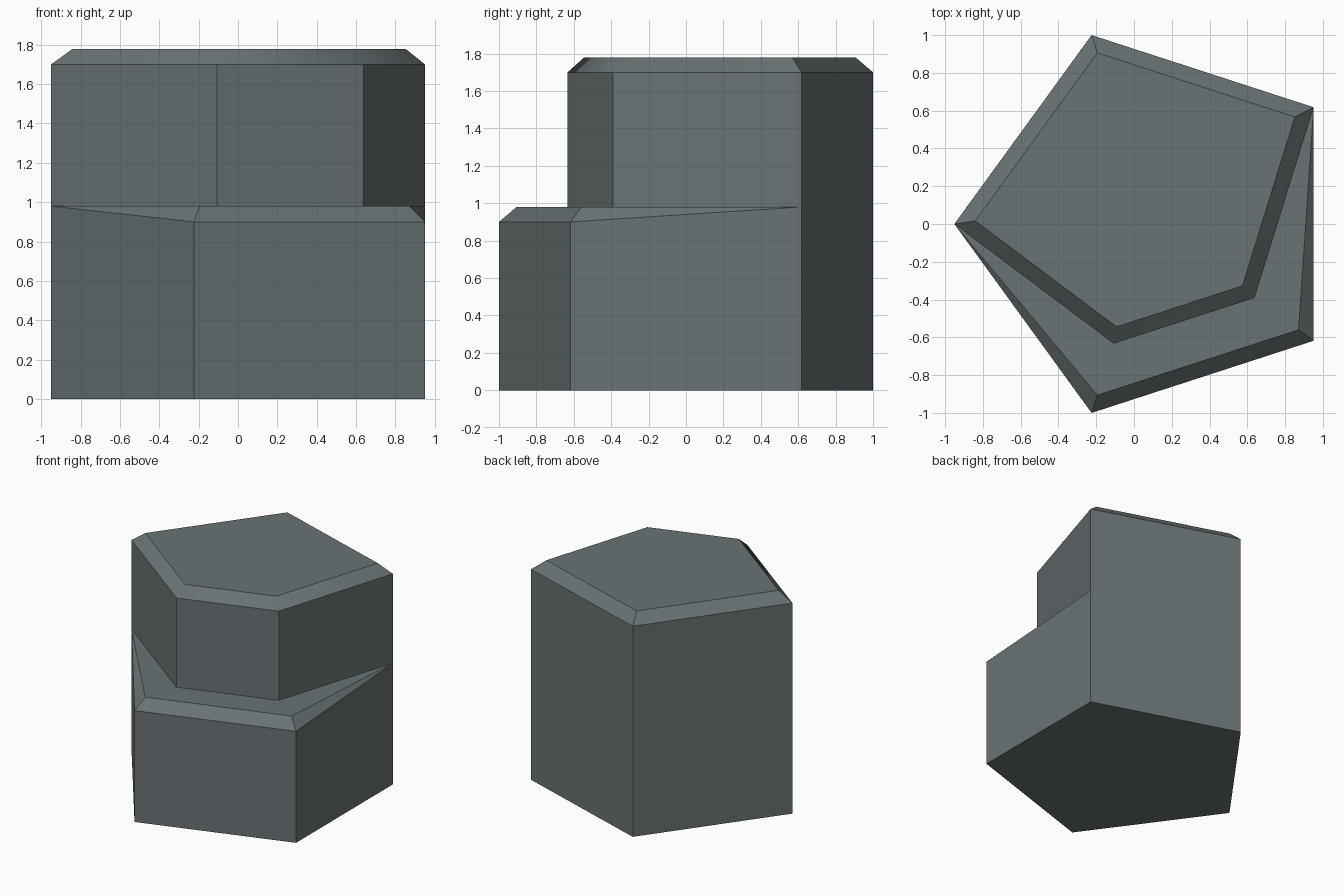
import bpy, bmesh, math
from mathutils import Vector

if "Cube" in bpy.data.objects:
    bpy.data.objects.remove(bpy.data.objects["Cube"])

STEP_EDGE, STEP_TOP, BLOCK_EDGE, BLOCK_TOP, BEVEL = 0.9, 0.98, 1.7, 1.78, 0.08

# Regular pentagon outline, counter-clockwise from the left corner
R = 1.0515
left, low, right_low, right, back = [
    (0.1004 + R * math.cos(math.radians(180 + 72 * i)),
     R * math.sin(math.radians(180 + 72 * i))) for i in range(5)]
# Recessed front corners of the upper block
front_a, front_b = (-0.107, -0.633), (0.638, -0.391)


def inset(points, d):
    """Move every edge of a counter-clockwise outline inwards by d."""
    result = []
    for i, p in enumerate(points):
        p, a, b = Vector(p), Vector(points[i - 1]), Vector(points[(i + 1) % len(points)])
        u, v = (p - a).normalized(), (b - p).normalized()
        n1, n2 = Vector((-u.y, u.x)), Vector((-v.y, v.x))
        result.append(tuple(p + (n1 + n2) * d / (1 + n1.dot(n2))))
    return result


bm = bmesh.new()
cache = {}


def vert(p, z):
    key = (round(p[0], 4), round(p[1], 4), z)
    if key not in cache:
        cache[key] = bm.verts.new(key)
    return cache[key]


def face(*corners):
    bm.faces.new([vert(p, z) for p, z in corners])


base = [left, low, right_low, right, back]
block = [left, front_a, front_b, right, back]
rim = inset(base, BEVEL)

# Underside and lower front walls
face(*[(p, 0) for p in reversed(base)])
face((left, 0), (low, 0), (low, STEP_EDGE), (left, STEP_TOP))
face((low, 0), (right_low, 0), (right_low, STEP_EDGE), (low, STEP_EDGE))
face((right_low, 0), (right, 0), (right, STEP_TOP), (right_low, STEP_EDGE))

# Step: tapered bevels and ledge
face((left, STEP_TOP), (low, STEP_EDGE), (rim[1], STEP_TOP))
face((low, STEP_EDGE), (right_low, STEP_EDGE), (rim[2], STEP_TOP), (rim[1], STEP_TOP))
face((right_low, STEP_EDGE), (right, STEP_TOP), (rim[2], STEP_TOP))
face(*[(p, STEP_TOP) for p in (left, rim[1], rim[2], right, front_b, front_a)])

# Upper front walls
for p, q in zip(block[:3], block[1:4]):
    face((p, STEP_TOP), (q, STEP_TOP), (q, BLOCK_EDGE), (p, BLOCK_EDGE))

# Full-height back walls
face((right, 0), (back, 0), (back, BLOCK_EDGE), (right, BLOCK_EDGE), (right, STEP_TOP))
face((back, 0), (left, 0), (left, STEP_TOP), (left, BLOCK_EDGE), (back, BLOCK_EDGE))

# Top bevel and cap
cap = inset(block, BEVEL)
for i in range(5):
    j = (i + 1) % 5
    face((block[i], BLOCK_EDGE), (block[j], BLOCK_EDGE), (cap[j], BLOCK_TOP), (cap[i], BLOCK_TOP))
face(*[(p, BLOCK_TOP) for p in cap])

bmesh.ops.recalc_face_normals(bm, faces=bm.faces)
mesh = bpy.data.meshes.new("stepped_stone_column")
bm.to_mesh(mesh)
bm.free()

stone = bpy.data.materials.new("slate grey")
stone.diffuse_color = (0.14, 0.168, 0.172, 1)
stone.use_nodes = True
stone.node_tree.nodes["Principled BSDF"].inputs["Base Color"].default_value = stone.diffuse_color
mesh.materials.append(stone)

column = bpy.data.objects.new("stepped_stone_column", mesh)
bpy.context.collection.objects.link(column)
bpy.context.view_layer.objects.active = column
column.select_set(True)
bpy.ops.object.shade_smooth_by_angle(angle=math.radians(40))
